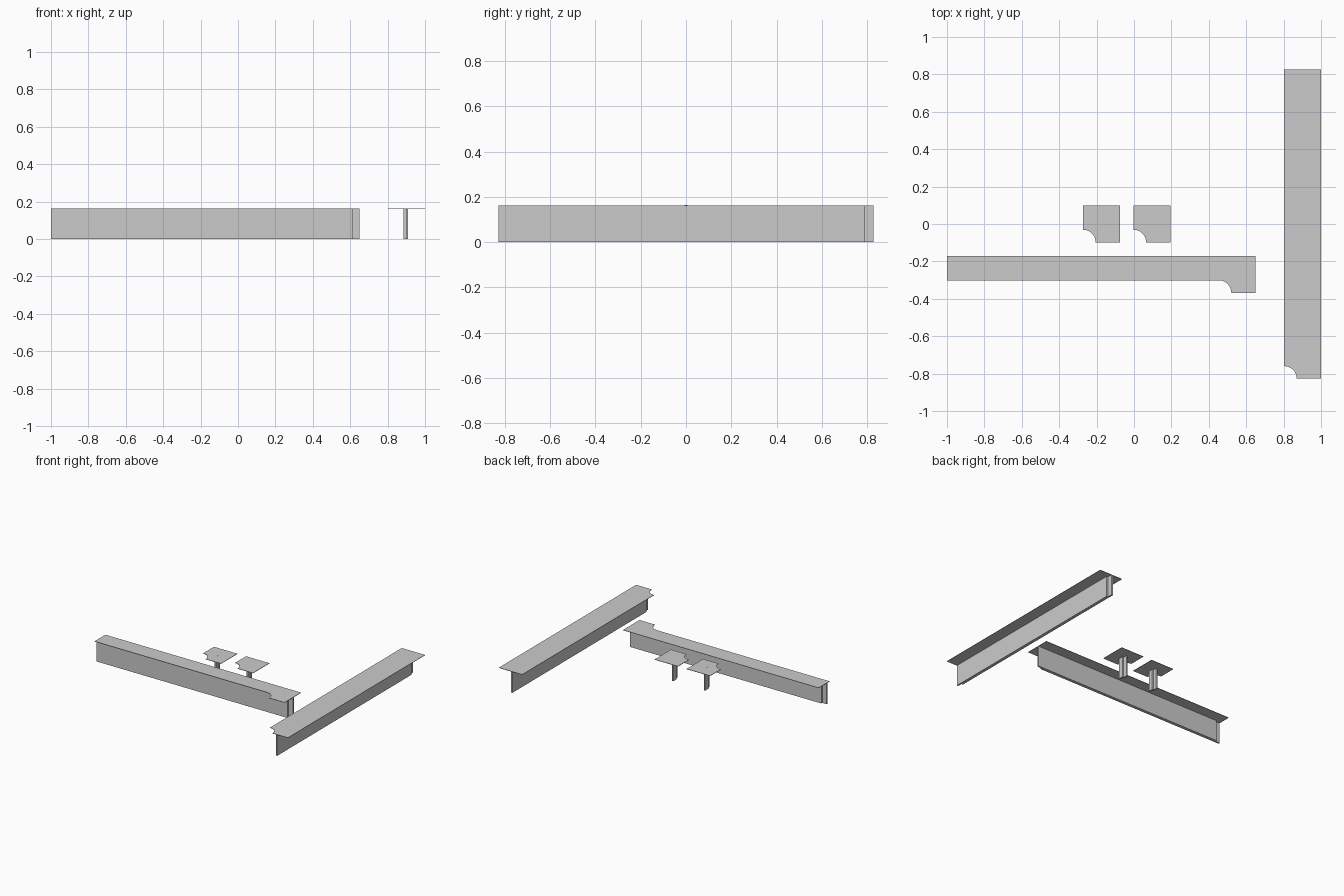
import bpy, bmesh, math

if "Cube" in bpy.data.objects:
    bpy.data.objects.remove(bpy.data.objects["Cube"])

TOP, THICK = 0.162, 0.003      # plate top height and thickness
R = 0.067                      # radius of the scooped corner
W = 0.012                      # thickness of one upright panel


def prism(name, parts, z0, z1):
    """Extrude one or more counter-clockwise outlines between two heights."""
    bm = bmesh.new()
    for pts in parts:
        low = [bm.verts.new((x, y, z0)) for x, y in pts]
        high = [bm.verts.new((x, y, z1)) for x, y in pts]
        bm.faces.new(low[::-1])
        bm.faces.new(high)
        for i in range(len(pts)):
            j = (i + 1) % len(pts)
            bm.faces.new((low[i], low[j], high[j], high[i]))
    mesh = bpy.data.meshes.new(name)
    bm.to_mesh(mesh)
    bm.free()
    ob = bpy.data.objects.new(name, mesh)
    bpy.context.collection.objects.link(ob)
    return ob


def rect(x0, x1, y0, y1):
    return [(x0, y0), (x1, y0), (x1, y1), (x0, y1)]


def scoop(cx, cy, n=10):
    """Quarter arc from above the centre round to its right."""
    return [(cx + R * math.sin(a), cy + R * math.cos(a))
            for a in (i * math.pi / 2 / n for i in range(n + 1))]


def plate(name, x0, x1, y0, y1):
    prism(name, [scoop(x0, y0) + [(x1, y0), (x1, y1), (x0, y1)]],
          TOP - THICK, TOP)


Z = TOP - THICK

# Two small plates, each on a leg of two staggered panels
for name, x0 in (("left_small", -0.272), ("right_small", -0.002)):
    plate(name + "_top", x0, x0 + 0.197, -0.098, 0.099)
    c = x0 + 0.0985
    prism(name + "_leg", [rect(c - W, c, -0.004, 0.033),
                          rect(c, c + W, -0.033, 0.004)], 0, Z)

# Thin pin through the left plate
prism("pin", [rect(-0.177, -0.164, -0.007, 0.006)], 0, TOP + 0.001)

# Long plate running front to back, on two staggered panels
plate("side_long_top", 0.803, 1.0, -0.827, 0.827)
prism("side_long_web", [rect(0.898 - W, 0.898, -0.79, 0.827),
                        rect(0.898, 0.898 + W, -0.827, 0.79)], 0, Z)

# Long plate running left to right, with a wider right end
prism("front_long_top",
      [[(-1, -0.301)] + scoop(0.453, -0.301 - R)
       + [(0.65, -0.301 - R), (0.65, -0.17), (-1, -0.17)]], Z, TOP)
prism("front_long_web", [rect(-0.963, 0.65, -0.267, -0.267 + W),
                         rect(-1, 0.613, -0.267 - W, -0.267)], 0, Z)
